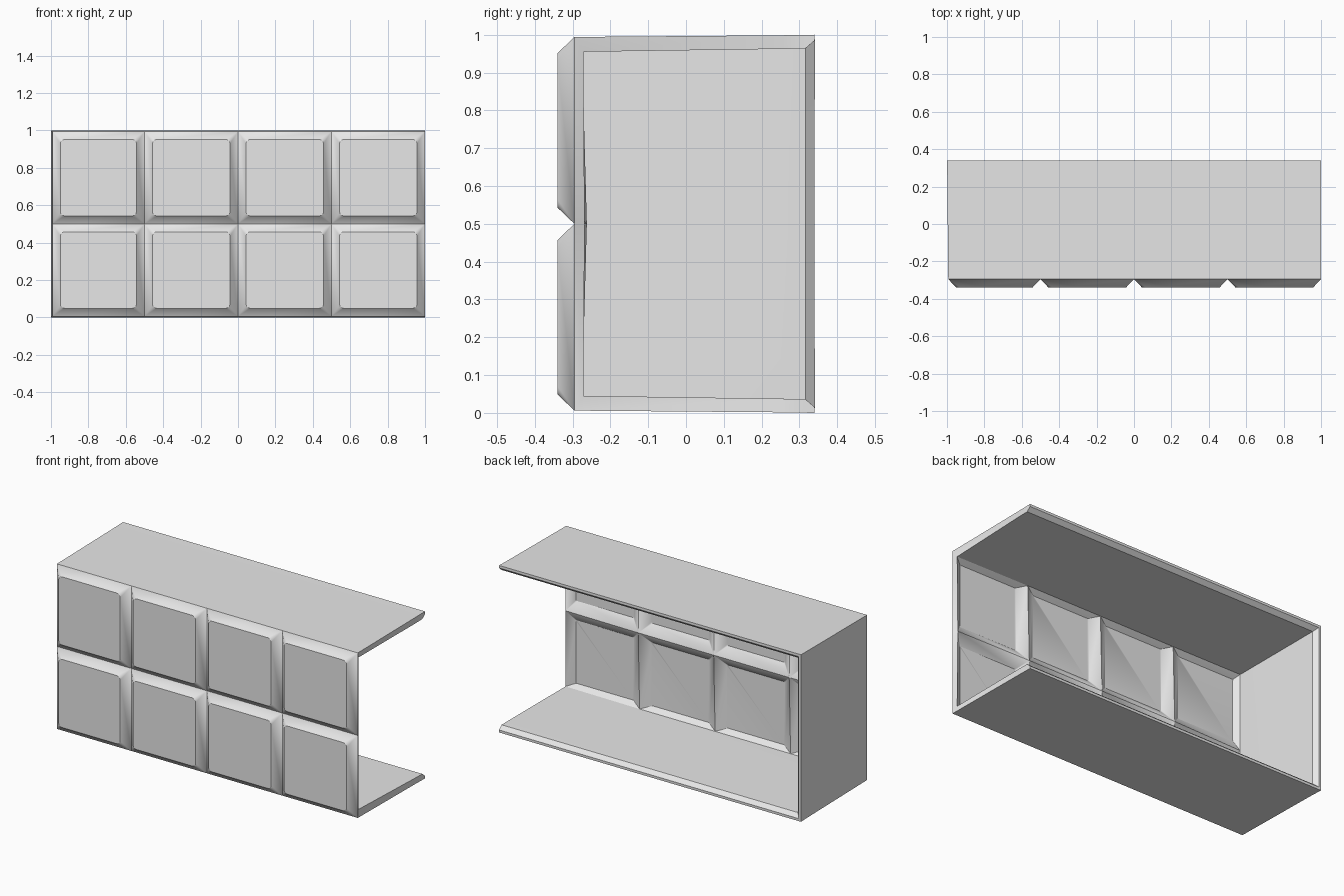
import bpy, bmesh, math

cube = bpy.data.objects.get("Cube")
if cube:
    bpy.data.objects.remove(cube, do_unlink=True)

FRONT, GROOVE, BACK = -0.34, -0.295, 0.34
XS = [-0.993, -0.5, 0, 0.5, 1]
ZS = [0.006, 0.5, 0.994]
INSET, RADIUS, STEPS = 0.043, 0.022, 4
THICK = 0.036

# One plain grey for the whole shell
grey = bpy.data.materials.new("light_grey")
grey.use_nodes = True
grey.diffuse_color = (0.8, 0.8, 0.8, 1)
grey.node_tree.nodes["Principled BSDF"].inputs["Base Color"].default_value = (0.8, 0.8, 0.8, 1)

bm = bmesh.new()


def add_pillow(x0, x1, z0, z1):
    """Raised front panel: flat rounded square with sloped edges."""
    base, arcs = [], []
    corners = [(x1, z1, -1, -1), (x0, z1, 1, -1), (x0, z0, 1, 1), (x1, z0, -1, 1)]
    for i, (x, z, sx, sz) in enumerate(corners):
        base.append(bm.verts.new((x, GROOVE, z)))
        cx, cz = x + sx * (INSET + RADIUS), z + sz * (INSET + RADIUS)
        arc = []
        for k in range(STEPS + 1):
            a = math.pi / 2 * (i + k / STEPS)
            arc.append(bm.verts.new((cx + RADIUS * math.cos(a), FRONT, cz + RADIUS * math.sin(a))))
        arcs.append(arc)
    bm.faces.new([v for arc in arcs for v in arc])
    for i in range(4):
        j = (i + 1) % 4
        bm.faces.new((base[i], base[j], arcs[j][0], arcs[i][-1]))
        for a, b in zip(arcs[i], arcs[i][1:]):
            bm.faces.new((base[i], a, b))


# Front: two rows of four panels
for x0, x1 in zip(XS, XS[1:]):
    for z0, z1 in zip(ZS, ZS[1:]):
        add_pillow(x0, x1, z0, z1)

# Floor, closed side wall and roof, flaring slightly towards the back
path = [(x, ZS[0]) for x in reversed(XS)] + [(XS[0], ZS[1])] + [(x, ZS[2]) for x in XS]


def ring(y, flare):
    return [bm.verts.new((x - 0.007 * flare * (x < -0.9), y,
                          0.5 + (z - 0.5) * (1 + 0.0121 * flare))) for x, z in path]


rings = [ring(GROOVE, 0), ring(0.25, 0.75), ring(0.315, 0.93), ring(BACK, 1)]
for r, s in zip(rings, rings[1:]):
    for i in range(len(path) - 1):
        bm.faces.new((r[i], r[i + 1], s[i + 1], s[i]))

bmesh.ops.remove_doubles(bm, verts=bm.verts, dist=0.0005)
bmesh.ops.recalc_face_normals(bm, faces=bm.faces)
panel = min(bm.faces, key=lambda f: f.calc_center_median().y)
if panel.normal.y > 0:
    bmesh.ops.reverse_faces(bm, faces=bm.faces)

mesh = bpy.data.meshes.new("panelled_shell")
bm.to_mesh(mesh)
bm.free()
mesh.materials.append(grey)
shell = bpy.data.objects.new("panelled_shell", mesh)
bpy.context.collection.objects.link(shell)

# Wall thickness, tapered at the back lip and eased behind the grooves
group = shell.vertex_groups.new(name="thickness")
for v in mesh.vertices:
    in_groove = abs(v.co.y - GROOVE) < 0.01 and (abs(v.co.x) < 0.6 or abs(v.co.z - 0.5) < 0.01)
    weight = 0.42 if v.co.y > 0.33 else 0.7 if in_groove else 1
    group.add([v.index], weight, 'REPLACE')
solid = shell.modifiers.new("thickness", 'SOLIDIFY')
solid.thickness = THICK
solid.offset = -1
solid.use_even_offset = True
solid.vertex_group = group.name

bpy.ops.object.select_all(action='DESELECT')
shell.select_set(True)
bpy.context.view_layer.objects.active = shell
bpy.ops.object.modifier_apply(modifier=solid.name)
bpy.ops.object.shade_smooth_by_angle(angle=math.radians(30))
